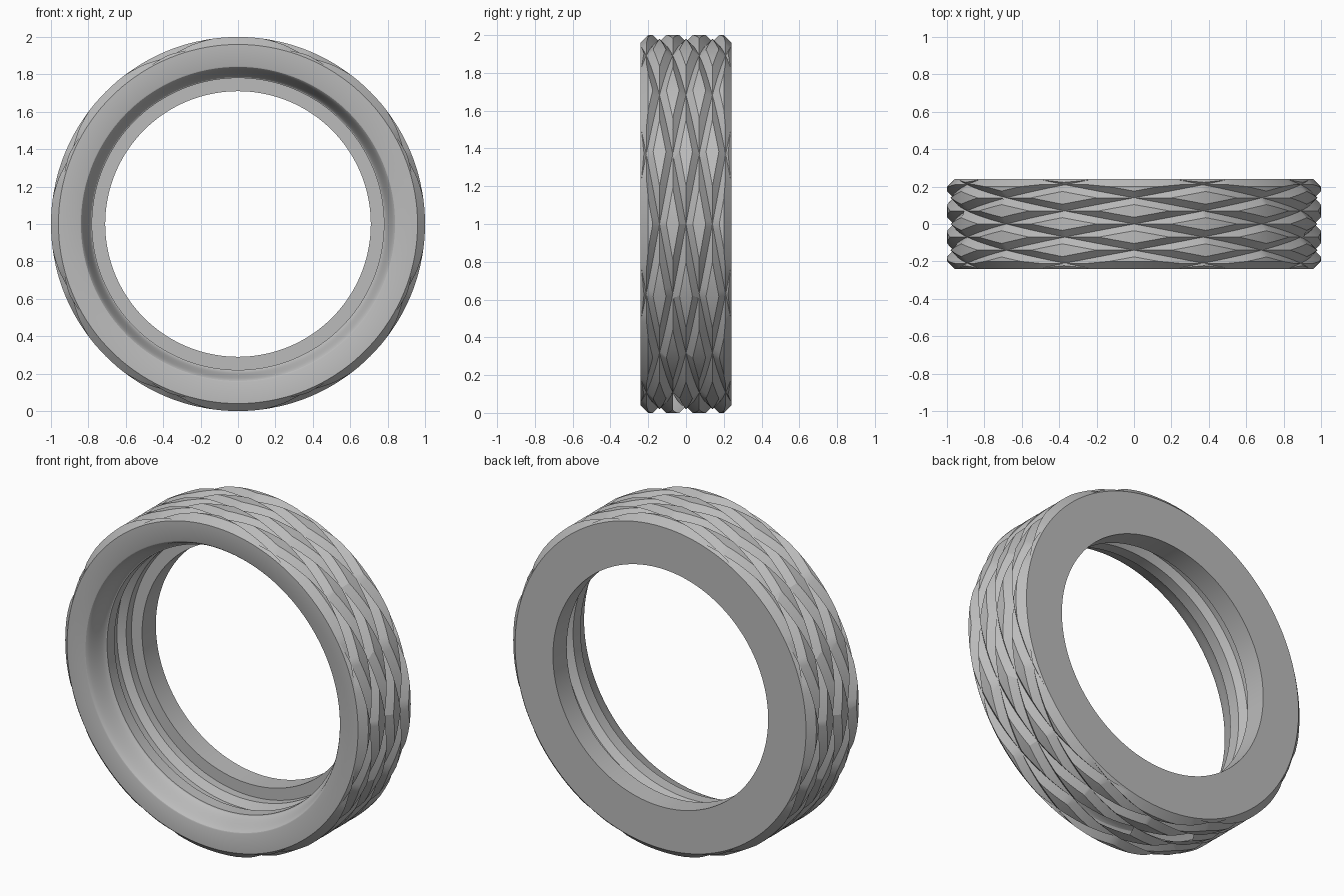
import bpy, bmesh, math
from mathutils import Vector

if "Cube" in bpy.data.objects:
    bpy.data.objects.remove(bpy.data.objects["Cube"])

SEG = 144
GROOVES = 8            # helical grooves per hand
PITCH = 0.14           # spacing of grooves across the width
DEPTH, HALF = 0.035, 0.036


def point(r, a, y):
    return Vector((r * math.cos(a), y, 1 + r * math.sin(a)))


def finish(bm, name):
    bmesh.ops.recalc_face_normals(bm, faces=bm.faces)
    me = bpy.data.meshes.new(name)
    bm.to_mesh(me)
    bm.free()
    ob = bpy.data.objects.new(name, me)
    bpy.context.collection.objects.link(ob)
    return ob


def lathe(name, profile):
    bm = bmesh.new()
    rings = [[bm.verts.new(point(r, 2 * math.pi * i / SEG, y)) for r, y in profile]
             for i in range(SEG)]
    n = len(profile)
    for i in range(SEG):
        a, b = rings[i], rings[(i + 1) % SEG]
        for j in range(n):
            k = (j + 1) % n
            bm.faces.new((a[j], a[k], b[k], b[j]))
    return finish(bm, name)


def helix_cutter(name, hand):
    bm = bmesh.new()
    top = 0.065
    section = [(1 - DEPTH, 0), (1 - DEPTH + top, HALF * top / DEPTH),
               (1 - DEPTH + top, -HALF * top / DEPTH)]
    rate = GROOVES * PITCH / (2 * math.pi)
    steps, reach = 84, 0.36
    for g in range(GROOVES):
        rings = []
        for i in range(steps + 1):
            y = -reach + 2 * reach * i / steps
            a = hand * y / rate + 2 * math.pi * g / GROOVES
            rings.append([bm.verts.new(point(r, a, y + dy)) for r, dy in section])
        for a, b in zip(rings, rings[1:]):
            for j in range(3):
                k = (j + 1) % 3
                bm.faces.new((a[j], a[k], b[k], b[j]))
        bm.faces.new(rings[0])
        bm.faces.new(rings[-1])
    ob = finish(bm, name)
    ob.hide_render = True
    return ob


# Ring body: chamfered rim, rounded front mouth, inner groove, step and bore
mouth = []
for i in range(13):
    t = i / 12
    s = t * t * (3 - 2 * t)
    mouth.append((0.845 - 0.065 * t, -0.24 + 0.12 * s))
profile = [(0.96, 0.24), (1.0, 0.20), (1.0, -0.20), (0.96, -0.24)] + mouth + [
    (0.78, -0.05), (0.82, -0.02), (0.82, 0.03), (0.78, 0.06),
    (0.78, 0.11), (0.71, 0.11), (0.71, 0.24)]
ring = lathe("knurled_ring", profile)

# Diamond knurling: two opposite sets of V grooves
for hand in (1, -1):
    cutter = helix_cutter("groove_cutter", hand)
    mod = ring.modifiers.new("knurl", 'BOOLEAN')
    mod.operation = 'DIFFERENCE'
    mod.solver = 'EXACT'
    mod.object = cutter
    bpy.context.view_layer.objects.active = ring
    bpy.ops.object.modifier_apply(modifier=mod.name)
    bpy.data.objects.remove(cutter)

# Grey metal
mat = bpy.data.materials.new("grey_metal")
mat.diffuse_color = (0.5, 0.5, 0.5, 1)
mat.use_nodes = True
mat.node_tree.nodes["Principled BSDF"].inputs["Base Color"].default_value = mat.diffuse_color
ring.data.materials.clear()
ring.data.materials.append(mat)

bpy.ops.object.select_all(action='DESELECT')
ring.select_set(True)
bpy.context.view_layer.objects.active = ring
bpy.ops.object.shade_smooth_by_angle(angle=math.radians(25))
